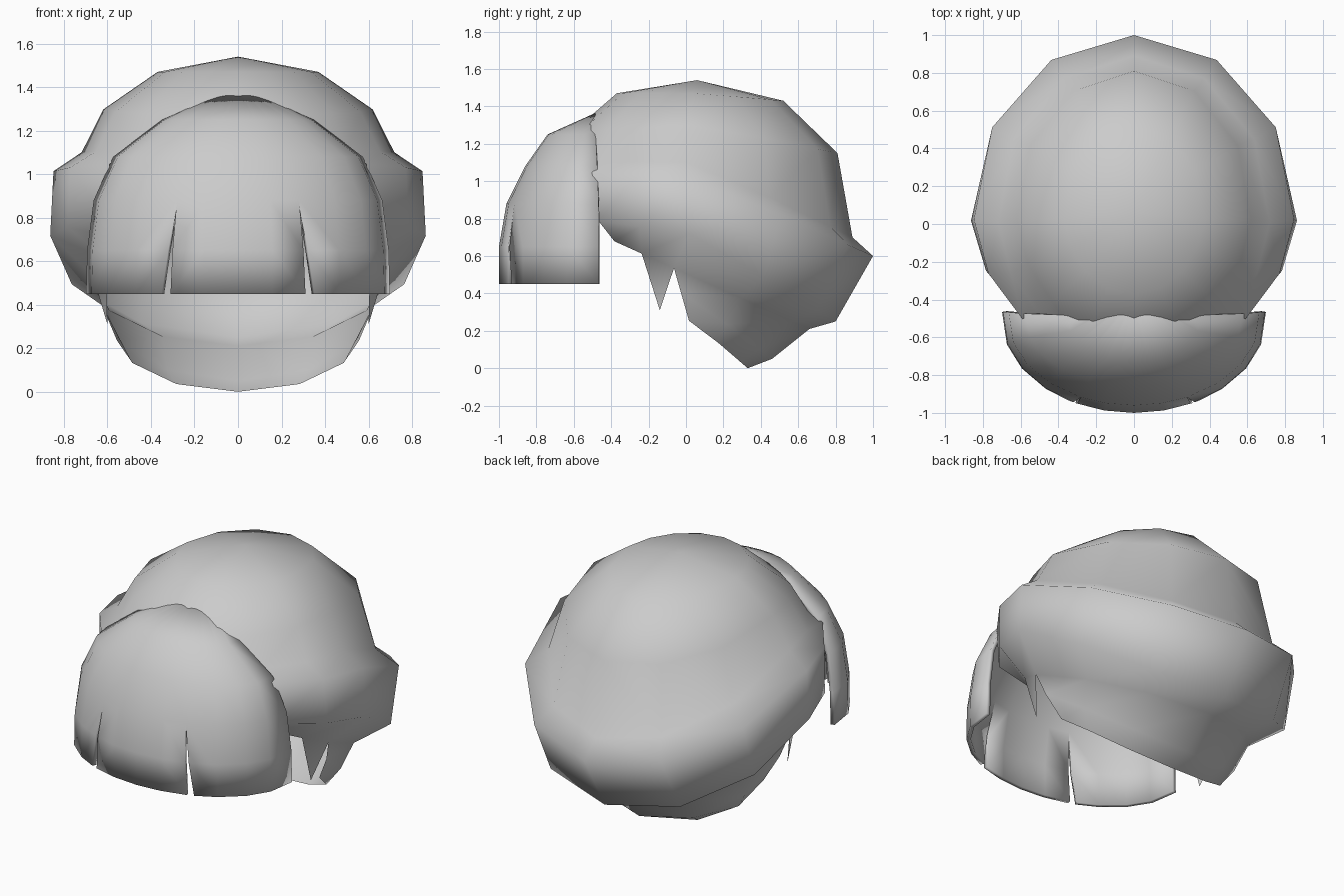
import bpy, bmesh
from math import sin, cos, radians
from mathutils import Vector

if "Cube" in bpy.data.objects:
    bpy.data.objects.remove(bpy.data.objects["Cube"])

centre = Vector((0, 0, 0.7))


def finish(name, bm, thickness, angle):
    bmesh.ops.remove_doubles(bm, verts=bm.verts, dist=0.0005)
    bmesh.ops.dissolve_degenerate(bm, edges=bm.edges, dist=0.0005)
    bmesh.ops.recalc_face_normals(bm, faces=bm.faces)
    # open shells: make the normals point away from the head centre
    if sum(f.normal.dot(f.calc_center_median() - centre) * f.calc_area() for f in bm.faces) < 0:
        bmesh.ops.reverse_faces(bm, faces=bm.faces)
    me = bpy.data.meshes.new(name)
    bm.to_mesh(me)
    bm.free()
    ob = bpy.data.objects.new(name, me)
    bpy.context.collection.objects.link(ob)
    m = ob.modifiers.new("mirror", 'MIRROR')
    m.use_clip = True
    if thickness:
        s = ob.modifiers.new("thickness", 'SOLIDIFY')
        s.thickness = thickness
        s.offset = -1
    bpy.ops.object.select_all(action='DESELECT')
    ob.select_set(True)
    bpy.context.view_layer.objects.active = ob
    bpy.ops.object.shade_smooth_by_angle(angle=radians(angle))
    return ob


# Tilted oval ring: back y/z, side half width / y / z, front y/z
def ring_point(ring, deg):
    yb, zb, w, ys, zs, yf, zf = ring
    s, c = sin(radians(deg)), cos(radians(deg))
    ye, ze = (yb, zb) if c > 0 else (yf, zf)
    return Vector((w * s if 0 < deg < 180 else 0, ys + (ye - ys) * abs(c), zs + (ze - zs) * abs(c)))


def loft(bm, rings, degs):
    rows = [[bm.verts.new(ring_point(r, d)) for d in degs] for r in rings]
    for a, b in zip(rows, rows[1:]):
        for i in range(len(degs) - 1):
            bm.faces.new((a[i], a[i + 1], b[i + 1], b[i]))


crown = (0.06, 1.54, 0, 0.06, 1.54, 0.06, 1.54)
upper = (0.52, 1.43, 0.37, 0.06, 1.47, -0.37, 1.47)
middle = (0.81, 1.15, 0.62, 0.07, 1.30, -0.60, 1.27)
crease = (0.89, 0.70, 0.72, 0.06, 1.10, -0.69, 1.11)
ridge = (1.00, 0.60, 0.85, 0.08, 1.01, -0.73, 1.06)
bulge = (0.80, 0.25, 0.865, 0.07, 0.71, -0.68, 0.82)
rim = (0.66, 0.21, 0.67, -0.03, 0.52, -0.52, 0.74)
nape = (0.46, 0.05, 0.63, 0.00, 0.40, -0.4, 0.5)
hem = (0.33, 0.00, 0.55, 0.04, 0.25, -0.3, 0.3)
around = [0, 31, 62, 94, 115, 136, 158, 180]

# Cap: full dome, bulging side and back layer, tapered nape
bm = bmesh.new()
loft(bm, [crown, upper, middle, crease], around)
loft(bm, [crease, ridge, bulge, rim], around[:6])
loft(bm, [rim, nape, hem], around[:4])
# pointed lock in front of the ear
bm.faces.new([bm.verts.new(p) for p in
              (ring_point(rim, 94), ring_point(rim, 115), (0.6, -0.14, 0.31))])
finish("hair_cap", bm, 0.0, 110)

# Fringe: curved shell rows (z, half width, front y), slit between locks
rows = [(1.38, 0.08, -0.45), (1.25, 0.35, -0.74), (1.08, 0.575, -0.86),
        (0.88, 0.665, -0.96), (0.65, 0.695, -1.0), (0.45, 0.70, -1.0)]
slit = [0, 0, 0, 0, 0.5, 1]


def fringe_point(i, deg):
    z, w, front = rows[i]
    a = radians(deg)
    mid = max(-0.5, front) if i else -0.40
    return (w * sin(a), mid + (front - mid) * cos(a), z)


bm = bmesh.new()
for lock in ([0, 13, 'in'], ['out', 42, 58, 74, 94]):
    grid = []
    for i in range(len(rows)):
        edge = {'in': 25 + 1.3 * slit[i], 'out': 25 + 5 * slit[i]}
        grid.append([bm.verts.new(fringe_point(i, edge.get(d, d))) for d in lock])
    for a, b in zip(grid, grid[1:]):
        for k in range(len(lock) - 1):
            bm.faces.new((a[k], a[k + 1], b[k + 1], b[k]))
finish("fringe", bm, 0.025, 50)
